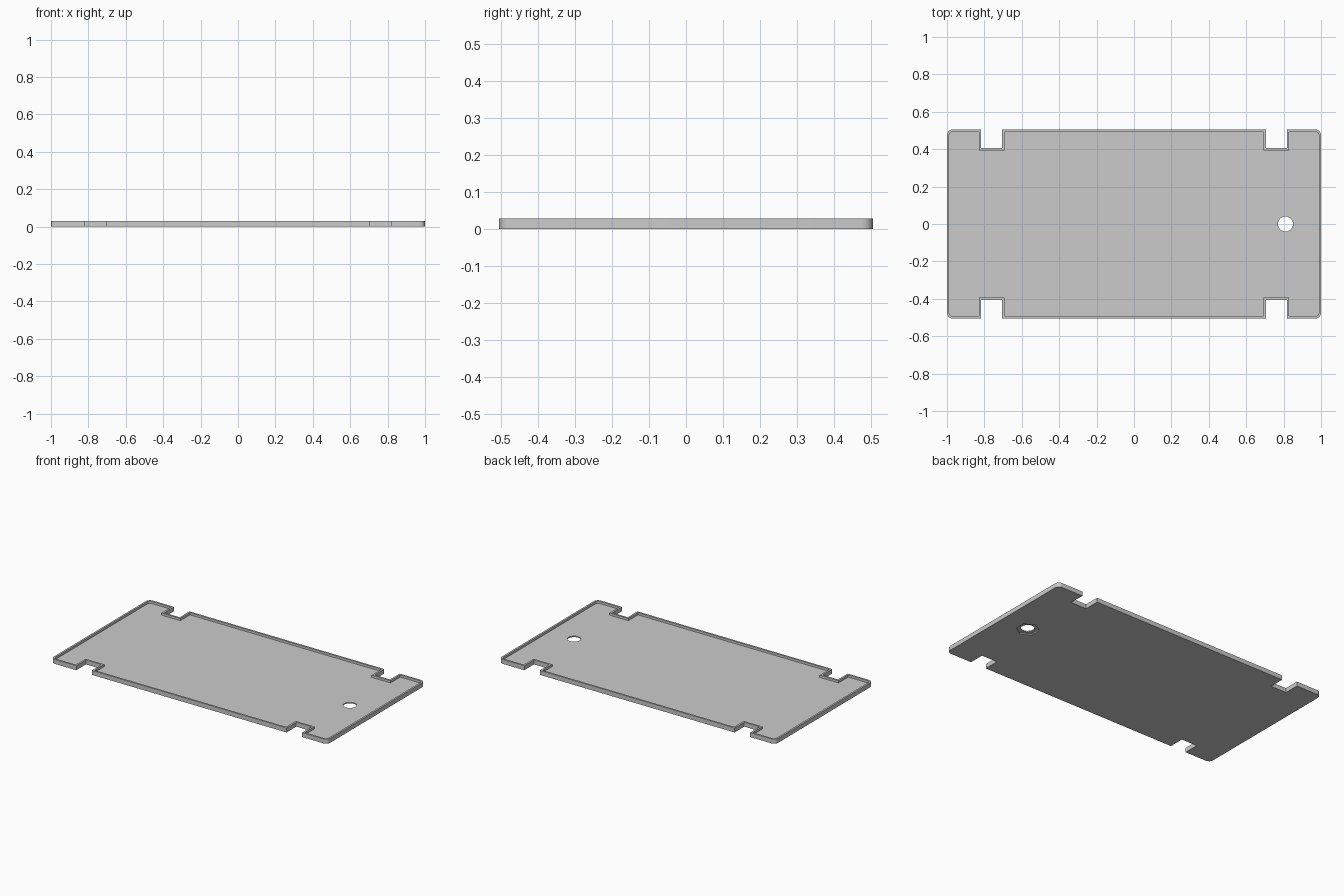
import bpy, bmesh, math

if "Cube" in bpy.data.objects:
    bpy.data.objects.remove(bpy.data.objects["Cube"])

HX, HY, H = 1.0, 0.505, 0.029      # half sizes, rim height
FLOOR, RIM = 0.014, 0.012          # floor thickness, rim width
NX0, NX1, NY = 0.705, 0.817, 0.405  # notch limits
R = 0.03                           # corner radius


def outline(inset):
    """Notched, rounded rectangle outline, counter-clockwise."""
    x, y, r = HX - inset, HY - inset, R - inset
    n0, n1, ny = NX0 - inset, NX1 + inset, NY - inset
    q = [(x - r + r * math.cos(a), y - r + r * math.sin(a))
         for a in [math.pi / 2 * i / 8 for i in range(9)]]
    q += [(n1, y), (n1, ny), (n0, ny), (n0, y)]
    half = q + [(-px, py) for px, py in reversed(q)]
    return half + [(-px, -py) for px, py in half]


def circle(n, r, phase=0.0):
    return [(0.81 + r * math.cos(phase + 2 * math.pi * i / n),
             r * math.sin(phase + 2 * math.pi * i / n)) for i in range(n)]


def prism(name, pts, z0, z1):
    bm = bmesh.new()
    face = bm.faces.new([bm.verts.new((x, y, z0)) for x, y in pts])
    ext = bmesh.ops.extrude_face_region(bm, geom=[face])
    bmesh.ops.translate(bm, vec=(0, 0, z1 - z0),
                        verts=[v for v in ext["geom"] if isinstance(v, bmesh.types.BMVert)])
    bmesh.ops.recalc_face_normals(bm, faces=bm.faces)
    mesh = bpy.data.meshes.new(name)
    bm.to_mesh(mesh)
    bm.free()
    ob = bpy.data.objects.new(name, mesh)
    bpy.context.collection.objects.link(ob)
    return ob


# Shallow notched tray
tray = prism("tray", outline(0), 0, H)

# Cutters: tray recess, round through hole, hexagonal pocket underneath
cutters = [
    prism("recess_cutter", outline(RIM), FLOOR, H + 0.05),
    prism("hole_cutter", circle(48, 0.04), -0.05, H + 0.05),
    prism("hex_pocket_cutter", circle(6, 0.068, math.pi / 6), -0.05, 0.007),
]
for c in cutters:
    mod = tray.modifiers.new(c.name, "BOOLEAN")
    mod.operation, mod.solver, mod.object = "DIFFERENCE", "EXACT", c

# Apply the cuts and remove the helpers
bpy.context.view_layer.objects.active = tray
tray.select_set(True)
for c in cutters:
    c.hide_render = True
    bpy.ops.object.modifier_apply(modifier=c.name)
for c in cutters:
    bpy.data.objects.remove(c)
bpy.ops.object.shade_smooth_by_angle(angle=math.radians(30))
